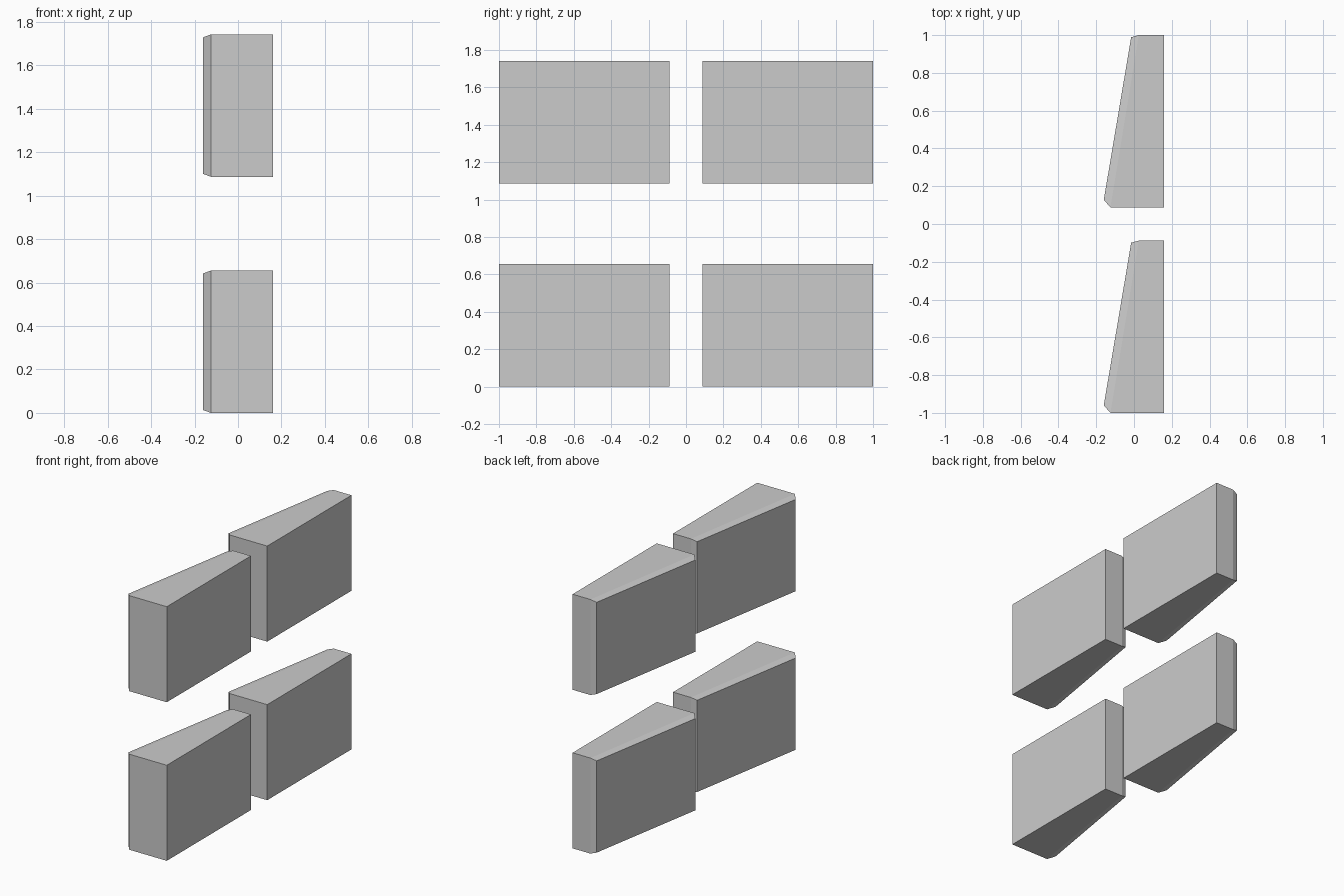
import bpy
import bmesh

if "Cube" in bpy.data.objects:
    bpy.data.objects.remove(bpy.data.objects["Cube"])

# One flat grey for everything
grey = bpy.data.materials.new("light_grey")
grey.diffuse_color = (0.6, 0.6, 0.6, 1.0)
grey.use_nodes = True
grey.node_tree.nodes["Principled BSDF"].inputs["Base Color"].default_value = grey.diffuse_color

HEIGHT = 0.655   # block height
LENGTH = 0.912   # block length along y
INSET = 0.013    # vertical inset of the bevelled slanted face


def ring(bm, near, far, inset):
    """Rectangular loop running from the near (x, y) to the far (x, y) edge."""
    low, high = inset, HEIGHT - inset
    return [bm.verts.new((x, y, z)) for (x, y), z in
            ((near, low), (far, low), (far, high), (near, high))]


def wedge_block(name, y, z):
    """Tapered block with a flat back and a bevelled slanted face."""
    bm = bmesh.new()
    rings = [
        ring(bm, (0.16, 0), (0.16, LENGTH), 0),
        ring(bm, (-0.125, 0), (0.025, LENGTH), 0),
        ring(bm, (-0.16, 0.04), (-0.015, LENGTH - 0.011), INSET),
    ]
    for a, b in zip(rings, rings[1:]):
        for i in range(4):
            j = (i + 1) % 4
            bm.faces.new((a[i], a[j], b[j], b[i]))
    bm.faces.new(rings[0])
    bm.faces.new(rings[-1])
    bmesh.ops.recalc_face_normals(bm, faces=bm.faces)
    mesh = bpy.data.meshes.new(name)
    bm.to_mesh(mesh)
    bm.free()
    mesh.materials.append(grey)
    obj = bpy.data.objects.new(name, mesh)
    obj.location = (0, y, z)
    bpy.context.collection.objects.link(obj)


# Two rows of two blocks
for row, z in (("lower", 0.0), ("upper", 1.087)):
    for side, y in (("front", -1.0), ("back", 1.0 - LENGTH)):
        wedge_block(f"{row}_{side}_block", y, z)
